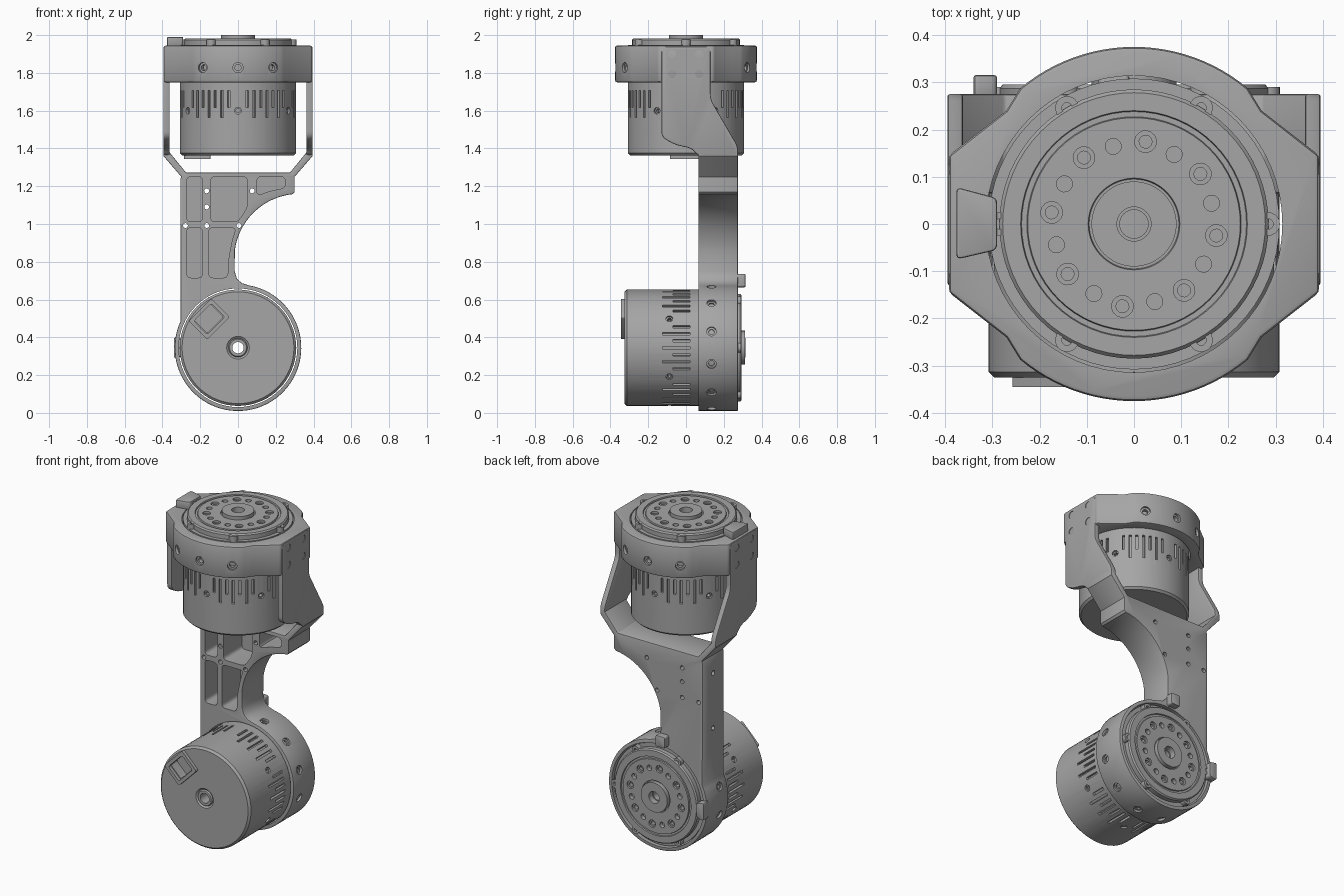
import bpy, bmesh
from math import sin, cos, radians, pi
from mathutils import Matrix, Vector

cube = bpy.data.objects.get("Cube")
if cube:
    bpy.data.objects.remove(cube)

grey = bpy.data.materials.new("satin_grey")
grey.use_nodes = True
grey.diffuse_color = (0.38, 0.38, 0.38, 1)
grey.node_tree.nodes["Principled BSDF"].inputs["Base Color"].default_value = (0.38, 0.38, 0.38, 1)

FRONT = Matrix.Rotation(pi / 2, 4, 'X')                       # profile in x,z
SIDE = Matrix(((0, 0, 1, 0), (1, 0, 0, 0), (0, 1, 0, 0), (0, 0, 0, 1)))  # profile in y,z
parts = []


def turn(deg):
    return Matrix.Rotation(radians(deg), 4, 'Z')


def arc(r, a0, a1, n, cx=0, cy=0):
    angles = [radians(a0 + (a1 - a0) * i / n) for i in range(n + 1)]
    return [(cx + r * cos(a), cy + r * sin(a)) for a in angles]


def rounded(pts, r, n=4):
    out = []
    for i, p in enumerate(pts):
        p, a, b = Vector(p), Vector(pts[i - 1]), Vector(pts[(i + 1) % len(pts)])
        s = p + (a - p).normalized() * min(r, (a - p).length * .45)
        e = p + (b - p).normalized() * min(r, (b - p).length * .45)
        for k in range(n + 1):
            t = k / n
            out.append(tuple(s * (1 - t) ** 2 + p * 2 * t * (1 - t) + e * t * t))
    return out


def rect(x0, x1, y0, y1):
    return [(x0, y0), (x1, y0), (x1, y1), (x0, y1)]


def add_prism(bm, pts, z0, z1, mat=Matrix()):
    low = [bm.verts.new(mat @ Vector((x, y, z0))) for x, y in pts]
    top = [bm.verts.new(mat @ Vector((x, y, z1))) for x, y in pts]
    faces = [bm.faces.new(low[::-1]), bm.faces.new(top)]
    for i in range(len(pts)):
        faces.append(bm.faces.new((low[i - 1], low[i], top[i], top[i - 1])))
    bmesh.ops.recalc_face_normals(bm, faces=faces)


def add_disc(bm, r, z0, z1, mat=Matrix(), n=16):
    add_prism(bm, arc(r, 0, 360, n)[:-1], z0, z1, mat)


def finish(name, bm, mat=Matrix()):
    bm.transform(mat)
    bmesh.ops.recalc_face_normals(bm, faces=bm.faces)
    mesh = bpy.data.meshes.new(name)
    bm.to_mesh(mesh)
    bm.free()
    mesh.materials.append(grey)
    ob = bpy.data.objects.new(name, mesh)
    bpy.context.collection.objects.link(ob)
    parts.append(ob)
    return ob


def apply(ob, mod):
    bpy.context.view_layer.objects.active = ob
    bpy.ops.object.modifier_apply(modifier=mod.name)


def bevel(ob, width):
    mod = ob.modifiers.new("edge", 'BEVEL')
    mod.width, mod.segments, mod.limit_method, mod.angle_limit = width, 2, 'ANGLE', radians(50)
    apply(ob, mod)


def cut(ob, bm, mat=Matrix()):
    tool = finish("cutter", bm, mat)
    tool.hide_render = True
    mod = ob.modifiers.new("cut", 'BOOLEAN')
    mod.operation, mod.solver, mod.object, mod.use_self = 'DIFFERENCE', 'EXACT', tool, True
    apply(ob, mod)
    parts.remove(tool)
    bpy.data.objects.remove(tool)


def screw_hole(bm, mat, r=.024):
    # stepped hole sunk below a surface at local z = 0
    add_prism(bm, arc(r, 0, 360, 16)[:-1], -.012, .03, mat)
    add_prism(bm, arc(r * .6, 0, 360, 12)[:-1], -.035, -.005, mat)


def radial(deg, r, z):
    # frame whose z axis points outward from the motor axis
    return turn(deg) @ Matrix.Translation((r, 0, z)) @ Matrix.Rotation(pi / 2, 4, 'Y')


def motor(label, mat, port_angle):
    # lathed body, output flange, grooves and hub
    profile = [(.03, 0), (.045, 0), (.05, .008), (.06, 0), (.296, 0), (.308, .012), (.308, .585),
               (.285, .585), (.285, .612), (.278, .62), (.24, .62), (.238, .612), (.227, .612),
               (.225, .62), (.097, .62), (.095, .612), (.09, .612), (.09, .637), (.036, .637),
               (.036, .6), (.03, .6)]
    bm = bmesh.new()
    rings = [[bm.verts.new(turn(k * 5.625) @ Vector((r, 0, z))) for r, z in profile] for k in range(64)]
    for k in range(64):
        a, b = rings[k - 1], rings[k]
        for i in range(len(profile)):
            bm.faces.new((a[i - 1], b[i - 1], b[i], a[i]))
    body = finish(label + "_motor", bm, mat)

    tool = bmesh.new()
    for s in range(6):
        mid = 30 + 60 * s
        screw_hole(tool, radial(mid, .308, .237), .018)
        # cooling slots
        for i, off in enumerate((-23, -16, -9, 9, 16, 23, 30)):
            low = .2 if i in (1, 4, 6) else .255
            add_prism(tool, rounded(rect(.29, .33, -.007, .007), .001, 1), low, .345, turn(mid + off))
    # bolt circle: counterbored and plain holes in turn
    for k in range(8):
        screw_hole(tool, turn(82 + 45 * k) @ Matrix.Translation((.176, 0, .62)), .023)
        add_disc(tool, .017, .595, .65, turn(60 + 45 * k) @ Matrix.Translation((.17, 0, 0)))
    # cable port
    add_prism(tool, rounded(rect(-.27, -.17, -.06, .06), .012), -.05, .06, turn(port_angle))
    cut(body, tool, mat)

    bm = bmesh.new()
    add_prism(bm, rounded(rect(-.285, -.145, -.085, .085), .012), -.02, .01)
    frame = finish(label + "_port_frame", bm, mat @ turn(port_angle))
    tool = bmesh.new()
    add_prism(tool, rounded(rect(-.265, -.165, -.065, .065), .012), -.05, .05)
    cut(frame, tool, mat @ turn(port_angle))

    # screw lugs round the flange
    for s in range(6):
        bm = bmesh.new()
        place = turn(60 * s) @ Matrix.Translation((.284, 0, 0))
        add_disc(bm, .025, .575, .615, place, 20)
        lug = finish(f"{label}_flange_lug_{s + 1}", bm, mat)
        tool = bmesh.new()
        add_disc(tool, .011, .6, .65, place, 12)
        cut(lug, tool, mat)


upper = Matrix.Translation((0, 0, 1.363))
lower = Matrix.Translation((0, -.325, .345)) @ Matrix.Rotation(-pi / 2, 4, 'X')
motor("upper", upper, 0)
motor("lower", lower, 45)

# upper clamp ring with flat sides
quarter = [(.392, .145), (.27, .24)]
half = quarter + arc(.375, 50, 130, 24) + [(-x, y) for x, y in reversed(quarter)]
bm = bmesh.new()
add_prism(bm, half + [(-x, -y) for x, y in half], 1.75, 1.945)
ring = finish("upper_clamp_ring", bm)
bevel(ring, .01)
tool = bmesh.new()
add_disc(tool, .314, 1.7, 2, n=64)
for a in (-120, -90, -60, 60, 90, 120):
    screw_hole(tool, radial(a, .373, 1.828), .027)
cut(ring, tool)

# side arms
arm = [(-.13, 1.94), (.13, 1.94), (.13, 1.66), (.275, 1.41), (.275, 1.36), (.065, 1.36),
       (.03, 1.4), (-.06, 1.42), (-.13, 1.46)]
for side, name in ((1, "left_arm"), (-1, "right_arm")):
    bm = bmesh.new()
    add_prism(bm, rounded(arm, .03), side * .362, side * .395, SIDE)
    ob = finish(name, bm)
    bevel(ob, .006)
    tool = bmesh.new()
    for y in (-.073, .07):
        for z in (1.795, 1.9):
            add_prism(tool, arc(.022, 0, 360, 16, y, z)[:-1], side * .375, side * .42, SIDE)
    cut(ob, tool)

# bracket: fork base, curved neck and lower clamp ring in one outline
fork = [(.3, 1.17), (.3, 1.25), (.395, 1.36), (.395, 1.4), (.363, 1.4), (.363, 1.38), (.275, 1.272)]
outline = arc(.335, 155, 440, 60, 0, .345)
outline += [(.02, .687), (-.005, .71), (-.018, .75)]
outline += arc(.345, 172, 96, 14, .325, .815)
outline += fork + [(-x, z) for x, z in reversed(fork[1:])]
outline += [(-.305, 1.24)]
bm = bmesh.new()
add_prism(bm, outline, -.275, -.065, FRONT)
bracket = finish("neck_bracket", bm)
bevel(bracket, .005)

tool = bmesh.new()
add_prism(tool, arc(.314, 0, 360, 64, 0, .345)[:-1], -.4, 0, FRONT)
# weight saving pockets, open to the front
pockets = [rect(-.272, -.187, 1.012, 1.25), rect(-.272, -.187, .715, .98),
           [(-.155, .715), (-.055, .715), (-.05, .82), (-.03, .92), (-.01, .98), (-.155, .98)],
           [(-.145, 1.012), (.0, 1.012), (.05, 1.09), (.05, 1.25), (-.145, 1.25)],
           [(.1, 1.15), (.18, 1.178), (.25, 1.19), (.25, 1.25), (.1, 1.25)]]
for p in pockets:
    add_prism(tool, rounded(p, .025), -.245, -.02, FRONT)
# through holes
for x, z in ((-.166, 1.175), (.075, 1.175), (-.278, .992), (-.166, .992), (.005, .992), (-.166, 1.09)):
    add_prism(tool, arc(.013, 0, 360, 12, x, z)[:-1], -.35, 0, FRONT)
# edge holes in the neck
for z in (.8, 1.14):
    add_prism(tool, arc(.015, 0, 360, 12, .17, z)[:-1], -.35, -.28, SIDE)
# radial clamp screws, leaving out those behind the neck
for k in range(12):
    a = 15 + 30 * k
    if a not in (225, 255):
        screw_hole(tool, lower @ radial(a, .334, .46), .025)
cut(bracket, tool)

# locating tabs on the output side
for name, mat, pts, z0, z1 in (
        ("upper_tab", upper, [(-.376, .078), (-.29, .055), (-.29, -.055), (-.376, -.075)], .575, .627),
        ("lower_side_tab", lower, [(-.34, .055), (-.29, .045), (-.29, -.045), (-.34, -.055)], .59, .64),
        ("lower_top_tab", lower, rect(-.075, -.01, -.39, -.32), .59, .64)):
    bm = bmesh.new()
    add_prism(bm, rounded(pts, .012), z0, z1, mat)
    bevel(finish(name, bm), .005)

bpy.ops.object.select_all(action='DESELECT')
for ob in parts:
    ob.select_set(True)
bpy.context.view_layer.objects.active = bracket
bpy.ops.object.shade_smooth_by_angle(angle=radians(30))
